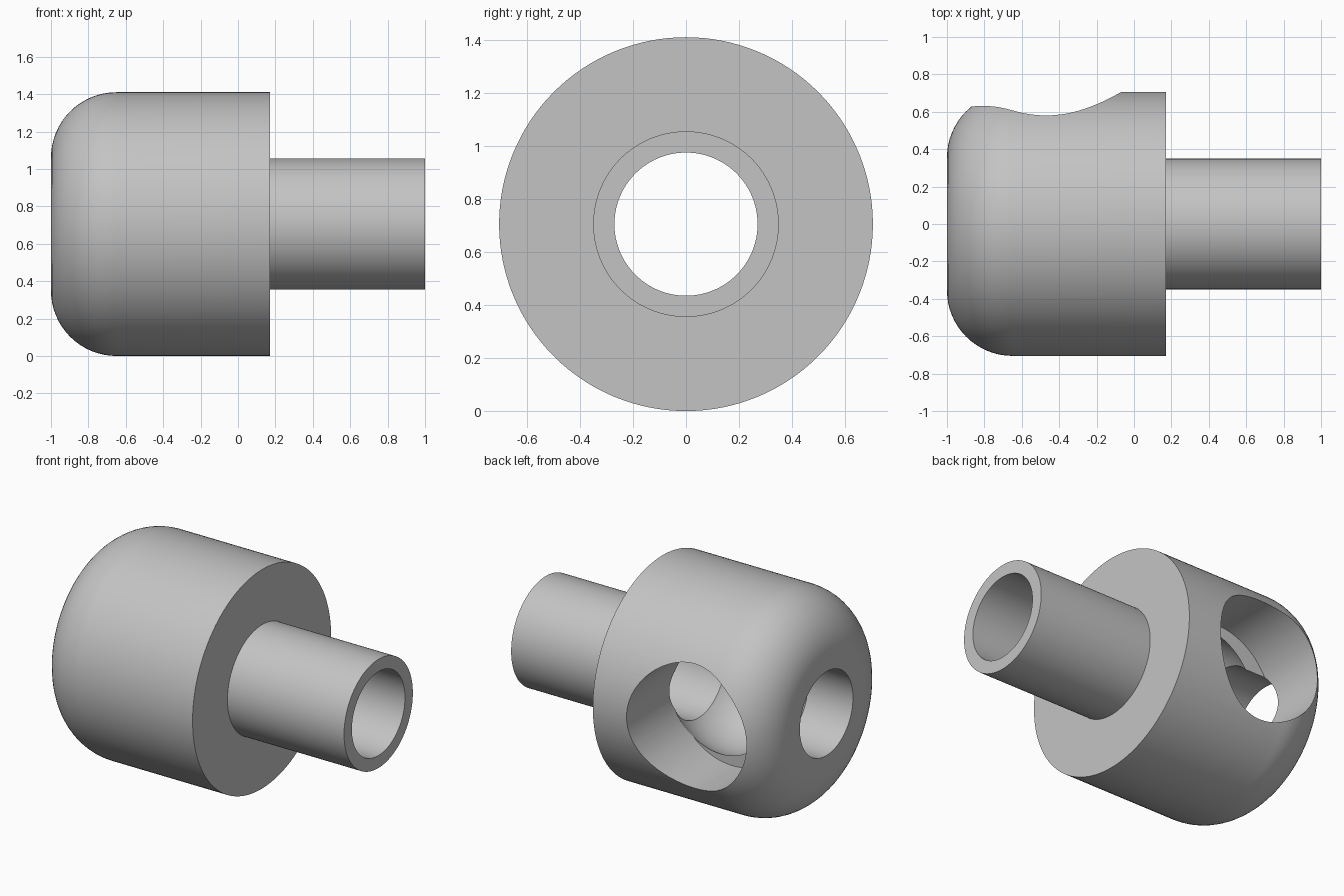
import bpy
import bmesh
import math
from mathutils import Matrix, Vector

cube = bpy.data.objects.get("Cube")
if cube:
    bpy.data.objects.remove(cube, do_unlink=True)

SEGMENTS = 128
AXIS_Z = 0.705       # height of the main axis
BODY_R, TUBE_R, BORE_R = 0.705, 0.35, 0.27
FILLET = 0.35
SHOULDER_X = 0.17

# Single grey finish
grey = bpy.data.materials.new("plain grey")
grey.use_nodes = True
colour = (0.55, 0.55, 0.55, 1.0)
grey.diffuse_color = colour
grey.node_tree.nodes["Principled BSDF"].inputs["Base Color"].default_value = colour


def make_object(name, bm):
    bmesh.ops.recalc_face_normals(bm, faces=bm.faces)
    mesh = bpy.data.meshes.new(name)
    bm.to_mesh(mesh)
    bm.free()
    mesh.materials.append(grey)
    obj = bpy.data.objects.new(name, mesh)
    bpy.context.collection.objects.link(obj)
    return obj


# Turned body: rounded head, shoulder, tube and through bore
profile = [(-1.0, BORE_R)]
for i in range(17):
    a = math.pi / 2 * i / 16
    profile.append((-1.0 + FILLET - FILLET * math.cos(a),
                    BODY_R - FILLET + FILLET * math.sin(a)))
profile += [(SHOULDER_X, BODY_R), (SHOULDER_X, TUBE_R), (1.0, TUBE_R), (1.0, BORE_R)]

bm = bmesh.new()
verts = [bm.verts.new((x, 0, AXIS_Z + r)) for x, r in profile]
edges = [bm.edges.new((verts[i], verts[(i + 1) % len(verts)])) for i in range(len(verts))]
bmesh.ops.spin(bm, geom=verts + edges, cent=(0, 0, AXIS_Z), axis=(1, 0, 0),
               angle=math.tau, steps=SEGMENTS, use_duplicate=False)
bmesh.ops.remove_doubles(bm, verts=bm.verts, dist=1e-5)
body = make_object("socket_body", bm)

# Flat-bottomed side opening, cut in from the back
bm = bmesh.new()
bmesh.ops.create_cone(bm, cap_ends=True, segments=SEGMENTS, radius1=0.4, radius2=0.4, depth=0.8,
                      matrix=Matrix.Translation((-0.47, 0.6, AXIS_Z)) @ Matrix.Rotation(math.pi / 2, 4, 'X'))
side_cutter = make_object("side_opening_cutter", bm)

# Ball-shaped inner cavity
bm = bmesh.new()
bmesh.ops.create_uvsphere(bm, u_segments=96, v_segments=48, radius=0.4,
                          matrix=Matrix.Translation((-0.385, 0, AXIS_Z)) @ Matrix.Rotation(math.pi / 2, 4, 'Y'))
ball_cutter = make_object("ball_cavity_cutter", bm)

# Apply the cuts, then drop the cutters
bpy.context.view_layer.objects.active = body
for cutter in (side_cutter, ball_cutter):
    cutter.hide_render = True
    cut = body.modifiers.new(cutter.name, 'BOOLEAN')
    cut.operation = 'DIFFERENCE'
    cut.solver = 'EXACT'
    cut.object = cutter
    bpy.ops.object.modifier_apply(modifier=cut.name)
    bpy.data.objects.remove(cutter, do_unlink=True)

# Smooth curves with crisp edges
bpy.ops.object.select_all(action='DESELECT')
body.select_set(True)
bpy.ops.object.shade_smooth_by_angle(angle=math.radians(30))
